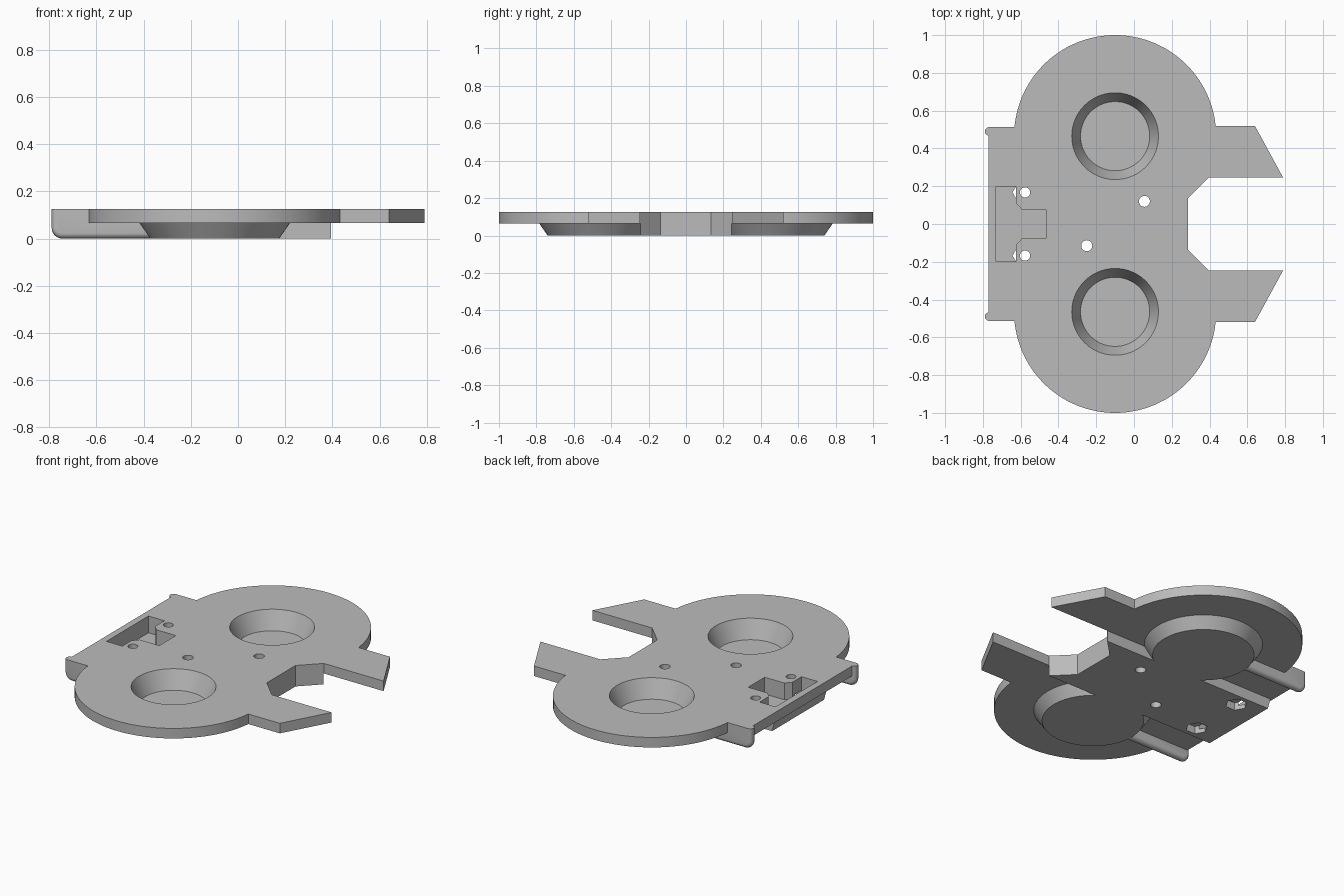
import bpy, bmesh, math

cube = bpy.data.objects.get("Cube")
if cube:
    bpy.data.objects.remove(cube)

TOP, STEP = 0.125, 0.065      # plate top, plate underside
DISH_X, DISH_Y = -0.10, 0.465
SEGMENTS = 96

grey = bpy.data.materials.new("plain_grey")
grey.use_nodes = True
GREY = (0.5, 0.5, 0.5, 1)
grey.diffuse_color = GREY
grey.node_tree.nodes["Principled BSDF"].inputs["Base Color"].default_value = GREY


def make_object(name, bm):
    bmesh.ops.recalc_face_normals(bm, faces=bm.faces)
    mesh = bpy.data.meshes.new(name)
    bm.to_mesh(mesh)
    bm.free()
    mesh.materials.append(grey)
    obj = bpy.data.objects.new(name, mesh)
    bpy.context.collection.objects.link(obj)
    return obj


def frustum(name, x, y, z0, z1, r0, r1, sides=SEGMENTS):
    bm = bmesh.new()
    rings = []
    for z, r in ((z0, r0), (z1, r1)):
        rings.append([bm.verts.new((x + r * math.cos(math.tau * i / sides),
                                    y + r * math.sin(math.tau * i / sides), z))
                      for i in range(sides)])
    bm.faces.new(rings[0])
    bm.faces.new(rings[1])
    for i in range(sides):
        j = (i + 1) % sides
        bm.faces.new((rings[0][i], rings[0][j], rings[1][j], rings[1][i]))
    return make_object(name, bm)


def prism(name, half, z0, z1):
    """Extrude an outline mirrored across y = 0."""
    outline = half + [(x, -y) for x, y in reversed(half)]
    bm = bmesh.new()
    face = bm.faces.new([bm.verts.new((x, y, z0)) for x, y in outline])
    top = bmesh.ops.extrude_face_region(bm, geom=[face])["geom"]
    verts = [v for v in top if isinstance(v, bmesh.types.BMVert)]
    bmesh.ops.translate(bm, verts=verts, vec=(0, 0, z1 - z0))
    return make_object(name, bm)


def side_fin(name, y):
    """Upright fin with rounded nose and rounded lower edge."""
    r, corner = 0.0225, 0.045
    cx = -0.79 + corner
    path = [(cx - corner + r, TOP), (-0.3, r)]
    for i in range(9):
        a = math.pi + i * math.pi / 16
        path.append((cx + (corner - r) * math.cos(a), corner + (corner - r) * math.sin(a)))
    bm = bmesh.new()
    for px, pz in path + [(-0.3, TOP)]:
        ball = bmesh.ops.create_uvsphere(bm, u_segments=20, v_segments=12, radius=r)
        for v in ball["verts"]:
            v.co.x += px
            v.co.y += y
            v.co.z = min(v.co.z + pz, TOP)
    bmesh.ops.remove_doubles(bm, verts=bm.verts, dist=0.0001)
    bmesh.ops.delete(bm, geom=bm.faces[:] + bm.edges[:], context="EDGES_FACES")
    hull = bmesh.ops.convex_hull(bm, input=bm.verts)
    loose = [v for v in bm.verts if not v.link_faces]
    bmesh.ops.delete(bm, geom=loose, context="VERTS")
    return make_object(name, bm)


def combine(target, tools, operation):
    bpy.context.view_layer.objects.active = target
    for tool in tools:
        mod = target.modifiers.new("bool", "BOOLEAN")
        mod.operation, mod.solver, mod.object = operation, "EXACT", tool
        bpy.ops.object.modifier_apply(modifier=mod.name)
        bpy.data.objects.remove(tool)


# Flat upper plate with two forward prongs
base = prism("base_plate", [(-0.77, 0.49), (-0.3, 0.49), (-0.3, 0.52), (0.64, 0.52), (0.79, 0.245)],
             STEP, TOP)
adds, cuts = [], []

# Lower slab, sloped at its back end
slab = prism("lower_slab", [(-0.765, 0.245), (0.394, 0.245)], 0, 0.09)
for v in slab.data.vertices:
    if v.co.x < 0 and v.co.z < 0.01:
        v.co.x = -0.74
adds.append(slab)

# Round lobes, dishes, fins and fastener holes on both sides
for s in (-1, 1):
    y = s * DISH_Y
    adds.append(frustum("lobe", DISH_X, y, STEP, TOP, 0.535, 0.535, 128))
    adds.append(frustum("dish_shell", DISH_X, y, 0, 0.085, 0.275, 0.334))
    adds.append(side_fin("fin", s * 0.49))
    cuts.append(frustum("dish_pocket", DISH_X, y, 0.018, TOP + 0.01, 0.183, 0.234))
    cuts.append(frustum("screw_hole", -0.577, s * 0.167, -0.1, 0.3, 0.027, 0.027, 32))
    cuts.append(frustum("nut_recess", -0.583, s * 0.167, -0.1, 0.045, 0.06, 0.06, 6))

# Lower slab bridging the two dishes, front notch, switch pocket, pin holes
cuts.append(prism("front_notch", [(0.285, 0.135), (0.395, 0.245), (0.95, 0.245)], -0.1, 0.3))
cuts.append(prism("switch_pocket", [(-0.73, 0.198), (-0.625, 0.198), (-0.625, 0.112),
                                    (-0.595, 0.078), (-0.465, 0.078)], 0.025, 0.3))
for x, y in ((0.055, 0.12), (-0.25, -0.115)):
    cuts.append(frustum("pin_hole", x, y, -0.1, 0.3, 0.029, 0.029, 32))

combine(base, adds, "UNION")
combine(base, cuts, "DIFFERENCE")

# Merge slivers, then smooth the curved walls
bm = bmesh.new()
bm.from_mesh(base.data)
bmesh.ops.remove_doubles(bm, verts=bm.verts, dist=0.0002)
bmesh.ops.dissolve_limit(bm, angle_limit=0.005, verts=bm.verts, edges=bm.edges)
bm.to_mesh(base.data)
bm.free()
bpy.ops.object.select_all(action="DESELECT")
base.select_set(True)
bpy.context.view_layer.objects.active = base
bpy.ops.object.shade_smooth_by_angle(angle=math.radians(30))
